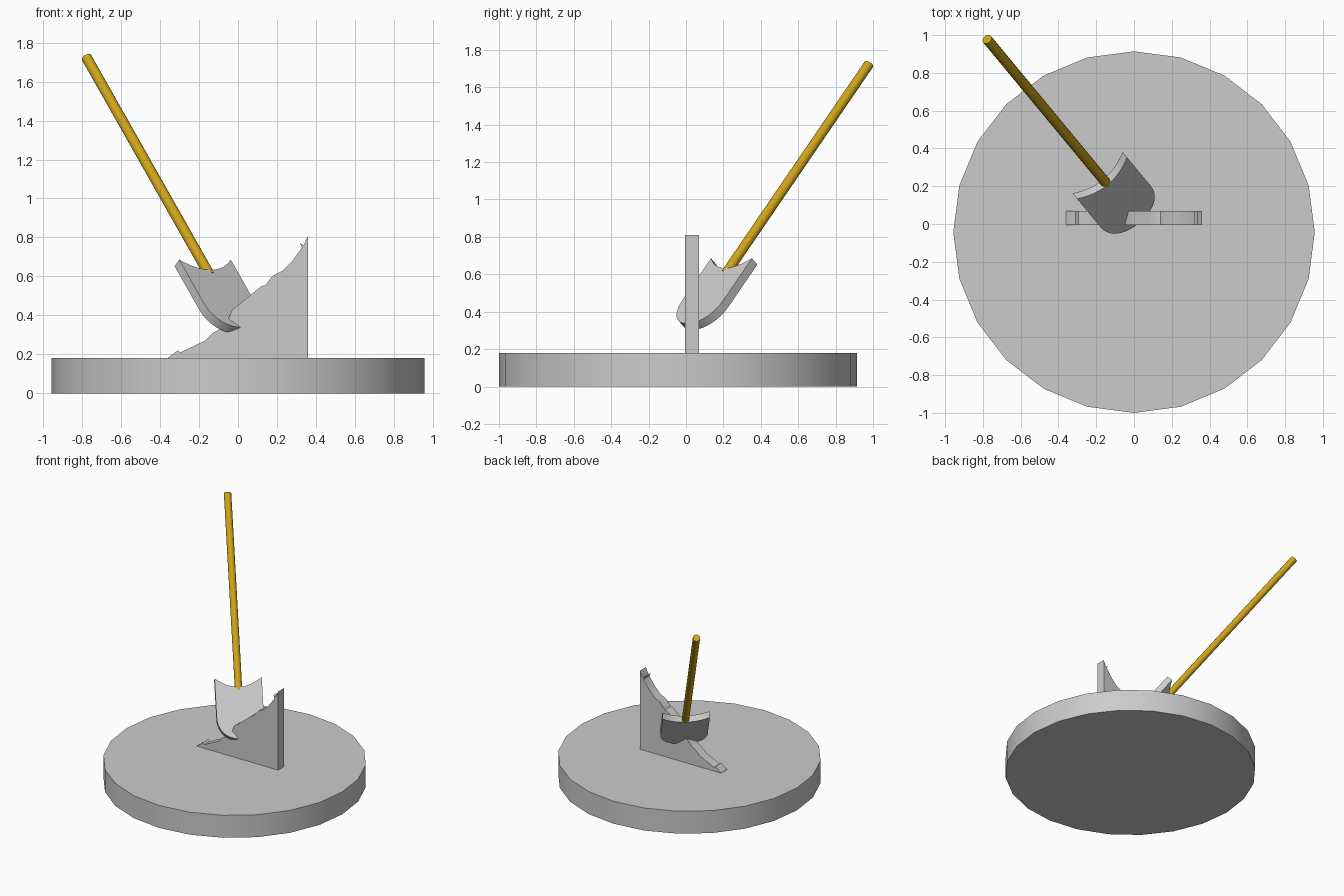
import bpy, bmesh, math
from mathutils import Vector, Matrix

if "Cube" in bpy.data.objects:
    bpy.data.objects.remove(bpy.data.objects["Cube"])


def finish(ob, angle=35):
    bpy.ops.object.select_all(action='DESELECT')
    ob.select_set(True)
    bpy.context.view_layer.objects.active = ob
    bpy.ops.object.shade_smooth_by_angle(angle=math.radians(angle))


def plate(name, outline, thickness, matrix):
    """Extrude a 2D outline symmetrically about its local XY plane."""
    bm = bmesh.new()
    face = bm.faces.new([bm.verts.new((x, y, -thickness / 2)) for x, y in outline])
    top = bmesh.ops.extrude_face_region(bm, geom=[face])["geom"]
    bmesh.ops.translate(bm, vec=(0, 0, thickness),
                        verts=[g for g in top if isinstance(g, bmesh.types.BMVert)])
    bmesh.ops.recalc_face_normals(bm, faces=bm.faces)
    mesh = bpy.data.meshes.new(name)
    bm.to_mesh(mesh)
    bm.free()
    ob = bpy.data.objects.new(name, mesh)
    bpy.context.collection.objects.link(ob)
    ob.matrix_world = matrix
    finish(ob)
    return ob


def frame(x, y, z, origin):
    m = Matrix((x, y, z)).transposed().to_4x4()
    m.translation = origin
    return m


# Round base
bpy.ops.mesh.primitive_cylinder_add(vertices=24, radius=0.957, depth=0.18,
                                    location=(0, -0.043, 0.09))
base = bpy.context.object
base.name = "base"
finish(base)

# Upright ragged wedge
ragged = [(-0.36, 0.17), (-0.36, 0.182), (-0.31, 0.22), (-0.295, 0.21), (-0.17, 0.27),
          (-0.13, 0.31), (-0.10, 0.325), (-0.05, 0.38), (-0.03, 0.43), (0.01, 0.46),
          (0.07, 0.51), (0.12, 0.55), (0.14, 0.555), (0.18, 0.605), (0.23, 0.63),
          (0.275, 0.675), (0.32, 0.735), (0.328, 0.75), (0.318, 0.77), (0.337, 0.76),
          (0.36, 0.81), (0.36, 0.17)]
plate("ragged_wedge", ragged, 0.075,
      frame(Vector((1, 0, 0)), Vector((0, 0, 1)), Vector((0, -1, 0)), (0, 0.032, 0)))

# Shared tilted frame of blade and handle: across, down the shaft, face normal
down = Vector((0.423, -0.511, -0.748)).normalized()
across = Vector((0.77, 0.638, 0)).normalized()
normal = across.cross(down).normalized()
tool = frame(across, down, normal, Vector((-0.181, 0.2575, 0.669)))

# Blade: concave top edge, straight sides, rounded lower edge
half = 0.172
outline = []
for i in range(13):
    u = -1 + i / 6
    outline.append((half * u, 0.07 * (1 - u * u)))
for i in range(21):
    a = math.pi * i / 20
    c, s = math.cos(a), math.sin(a)
    outline.append((half * math.copysign(abs(c) ** 0.92, c), 0.295 + 0.17 * abs(s) ** 0.92))
plate("blade", outline, 0.05, tool)

# Handle
wood = bpy.data.materials.new("wood")
wood.diffuse_color = (0.62, 0.37, 0.01, 1)
wood.use_nodes = True
wood.node_tree.nodes["Principled BSDF"].inputs["Base Color"].default_value = wood.diffuse_color
v0, v1 = -1.41, 0.09
bpy.ops.mesh.primitive_cylinder_add(vertices=16, radius=0.027, depth=v1 - v0)
handle = bpy.context.object
handle.name = "handle"
handle.matrix_world = (tool @ Matrix.Translation((0, (v0 + v1) / 2, 0))
                       @ Matrix.Rotation(math.pi / 2, 4, 'X'))
handle.data.materials.append(wood)
finish(handle)
